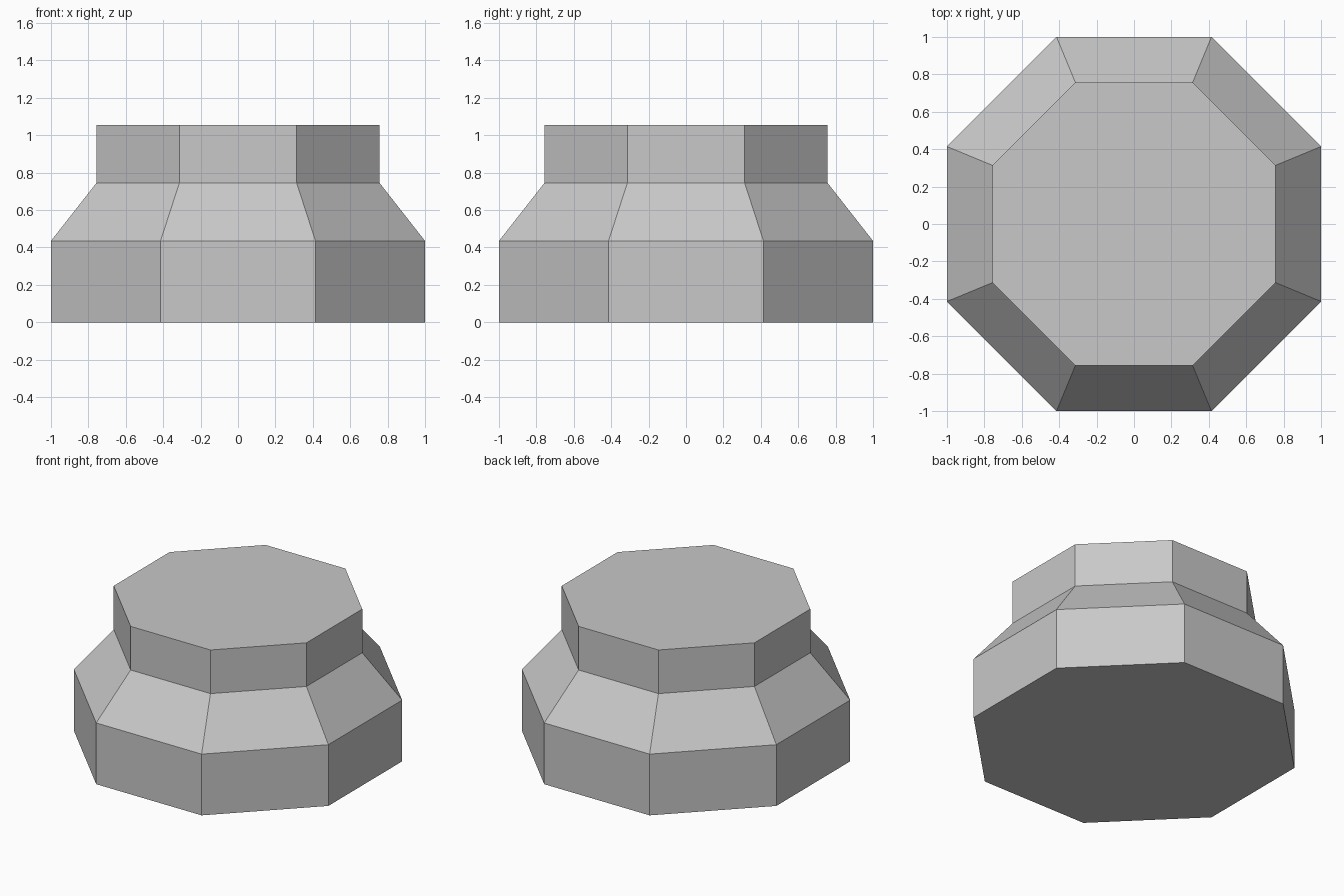
import bpy
import bmesh
from math import pi, cos, sin

cube = bpy.data.objects.get("Cube")
if cube:
    bpy.data.objects.remove(cube, do_unlink=True)

SIDES = 8
# (distance from axis to flat side, height) from the floor to the top
PROFILE = [(1.0, 0.0), (1.0, 0.435), (0.757, 0.745), (0.757, 1.055)]

# Plain grey material
grey = bpy.data.materials.new("light_grey")
grey.use_nodes = True
colour = (0.58, 0.58, 0.58, 1)
grey.diffuse_color = colour
grey.node_tree.nodes["Principled BSDF"].inputs["Base Color"].default_value = colour


def ring(bm, apothem, z):
    """Octagon with flat sides facing the axes."""
    radius = apothem / cos(pi / SIDES)
    angles = [(i + 0.5) * 2 * pi / SIDES for i in range(SIDES)]
    return [bm.verts.new((radius * cos(a), radius * sin(a), z)) for a in angles]


# Stepped octagonal body: wide base, sloped shoulder, narrow neck
bm = bmesh.new()
rings = [ring(bm, a, z) for a, z in PROFILE]
for low, high in zip(rings, rings[1:]):
    for i in range(SIDES):
        j = (i + 1) % SIDES
        bm.faces.new((low[i], low[j], high[j], high[i]))

# Closed bottom and top
bm.faces.new(rings[0][::-1])
bm.faces.new(rings[-1])

mesh = bpy.data.meshes.new("octagonal_pedestal")
bm.to_mesh(mesh)
bm.free()
mesh.materials.append(grey)
body = bpy.data.objects.new("octagonal_pedestal", mesh)
bpy.context.collection.objects.link(body)
